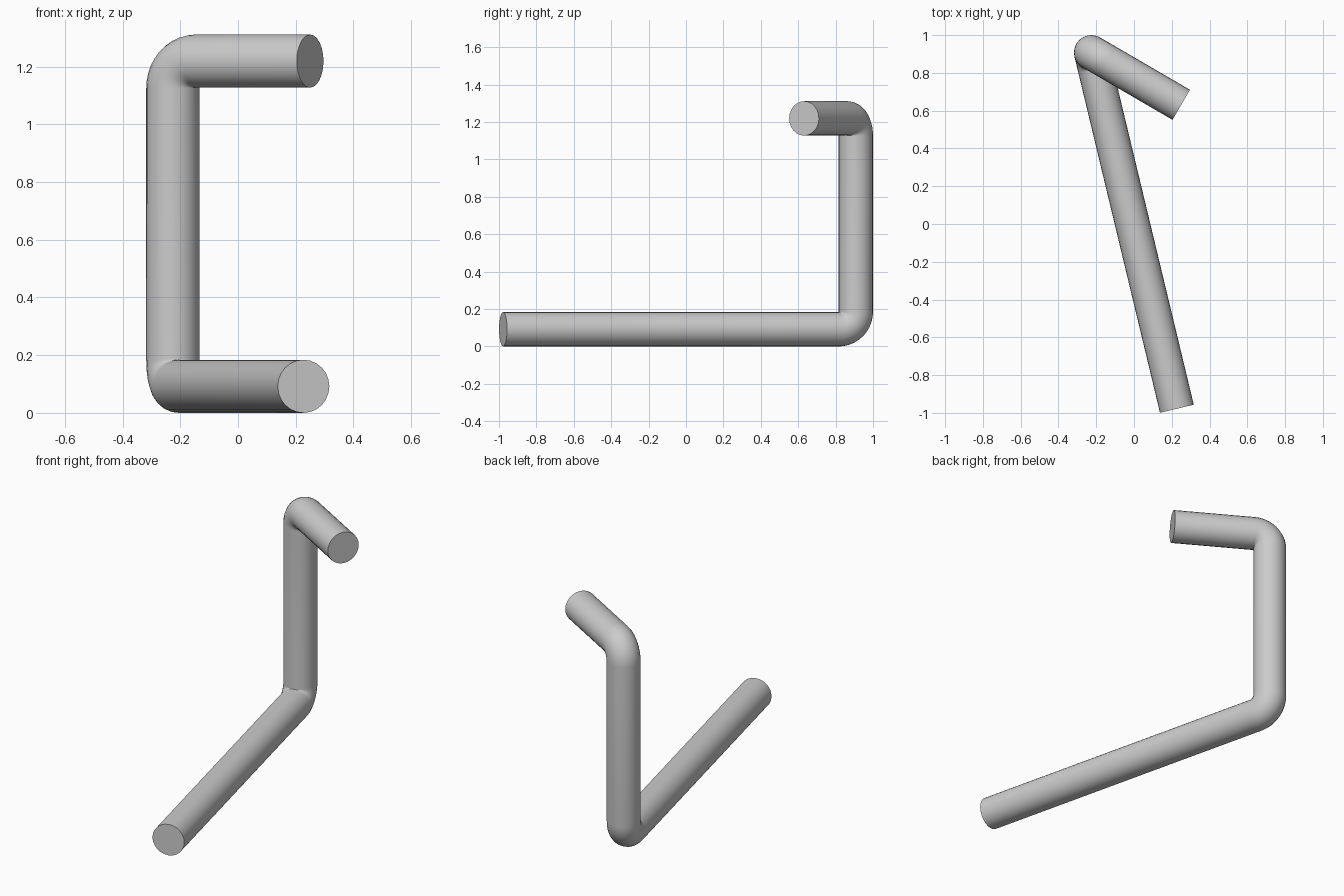
import bpy
import math
from mathutils import Vector

cube = bpy.data.objects.get("Cube")
if cube:
    bpy.data.objects.remove(cube, do_unlink=True)

TUBE_RADIUS = 0.092
BEND_RADIUS = 0.093
BEND_STEPS = 10

# Corner points of the bent rod's centre line
corners = [Vector(p) for p in (
    (0.227, -0.978, 0.092),
    (-0.226, 0.908, 0.092),
    (-0.226, 0.908, 1.219),
    (0.25, 0.631, 1.219),
)]


def rounded_corner(before, corner, after):
    """Points of a right-angle arc that replaces the corner."""
    a = (before - corner).normalized()
    b = (after - corner).normalized()
    centre = corner + (a + b) * BEND_RADIUS
    points = []
    for i in range(BEND_STEPS + 1):
        t = math.pi / 2 * i / BEND_STEPS
        points.append(centre - (b * math.cos(t) + a * math.sin(t)) * BEND_RADIUS)
    return points


path = [corners[0]]
for i in (1, 2):
    path += rounded_corner(corners[i - 1], corners[i], corners[i + 1])
path.append(corners[3])

# Round tube swept along the path, with closed ends
curve = bpy.data.curves.new("bent_rod", 'CURVE')
curve.dimensions = '3D'
curve.bevel_depth = TUBE_RADIUS
curve.bevel_resolution = 10
curve.use_fill_caps = True
spline = curve.splines.new('POLY')
spline.points.add(len(path) - 1)
for point, co in zip(spline.points, path):
    point.co = (*co, 1.0)

rod = bpy.data.objects.new("bent_rod", curve)
bpy.context.scene.collection.objects.link(rod)

# Plain grey metal
grey = bpy.data.materials.new("grey")
grey.use_nodes = True
colour = (0.6, 0.6, 0.6, 1.0)
grey.diffuse_color = colour
for node in grey.node_tree.nodes:
    if node.type == 'BSDF_PRINCIPLED':
        node.inputs["Base Color"].default_value = colour
curve.materials.append(grey)

# Mesh with smooth sides and crisp end edges
bpy.ops.object.select_all(action='DESELECT')
rod.select_set(True)
bpy.context.view_layer.objects.active = rod
bpy.ops.object.convert(target='MESH')
bpy.ops.object.shade_smooth_by_angle(angle=math.radians(40))
